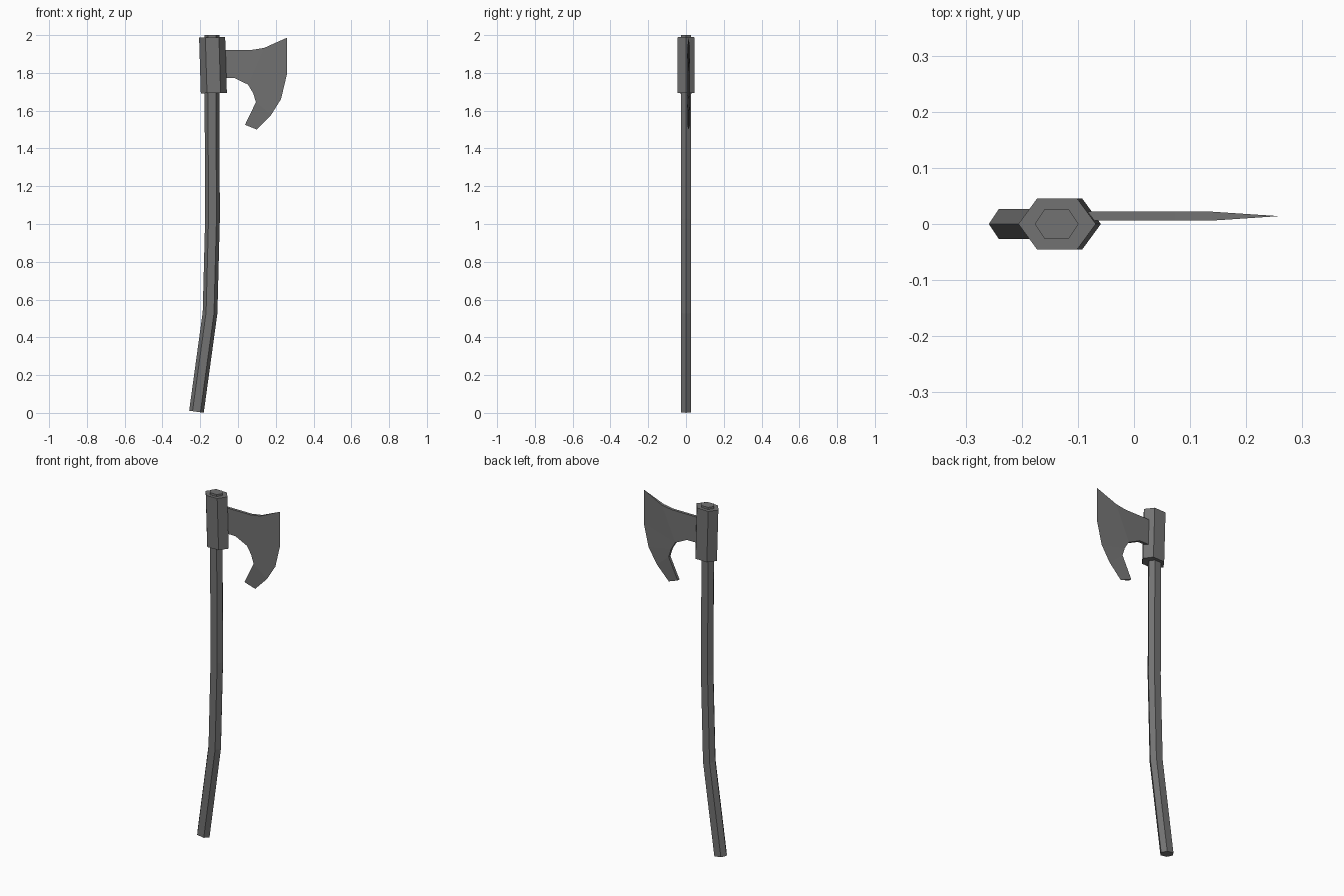
import bpy
import bmesh
from math import sin, cos, radians

if "Cube" in bpy.data.objects:
    bpy.data.objects.remove(bpy.data.objects["Cube"], do_unlink=True)

GREY = (0.17, 0.17, 0.17, 1)
grey = bpy.data.materials.new("dark_grey")
grey.use_nodes = True
grey.diffuse_color = GREY
grey.node_tree.nodes["Principled BSDF"].inputs["Base Color"].default_value = GREY


def finish(name, bm):
    bmesh.ops.recalc_face_normals(bm, faces=bm.faces)
    mesh = bpy.data.meshes.new(name)
    bm.to_mesh(mesh)
    bm.free()
    mesh.materials.append(grey)
    obj = bpy.data.objects.new(name, mesh)
    bpy.context.collection.objects.link(obj)
    return obj


def hex_loft(name, stations, half_width, flat, depth):
    """Loft a flattened hexagon through (x, z, tilt in degrees) stations."""
    section = [(-half_width, 0), (-flat, -depth), (flat, -depth),
               (half_width, 0), (flat, depth), (-flat, depth)]
    bm = bmesh.new()
    rings = []
    for x, z, tilt in stations:
        a = radians(tilt)
        rings.append([bm.verts.new((x + u * cos(a), v, z - u * sin(a)))
                      for u, v in section])
    for low, high in zip(rings, rings[1:]):
        for i in range(6):
            j = (i + 1) % 6
            bm.faces.new((low[i], low[j], high[j], high[i]))
    bm.faces.new(rings[0])
    bm.faces.new(rings[-1])
    return finish(name, bm)


# Bent hexagonal shaft
hex_loft("handle", [(-0.22, 0.006, 8), (-0.148, 0.53, 5), (-0.135, 1.03, 1),
                    (-0.138, 1.7, 0), (-0.138, 2.0, 0)], 0.039, 0.021, 0.027)

# Socket around the shaft, leaning slightly
hex_loft("head_socket", [(-0.128, 1.693, -1), (-0.137, 1.988, -1)],
         0.069, 0.036, 0.045)

# Bearded blade: thick body outline, tapering to a sharp cutting edge
top = [(-0.09, 1.922), (0.074, 1.922), (0.138, 1.932)]
under = [(-0.09, 1.774), (-0.021, 1.774), (0.053, 1.738),
         (0.08, 1.693), (0.095, 1.645), (0.037, 1.525)]
edge = [(0.259, 1.986), (0.259, 1.793), (0.228, 1.662),
        (0.175, 1.577), (0.1, 1.5)]
MID, HALF = 0.014, 0.008

bm = bmesh.new()
sharp = [bm.verts.new((x, MID, z)) for x, z in edge]
outlines = []
for y in (MID - HALF, MID + HALF):
    t = [bm.verts.new((x, y, z)) for x, z in top]
    u = [bm.verts.new((x, y, z)) for x, z in under]
    for i in range(2):
        bm.faces.new((t[i], t[i + 1], u[i + 1], u[i]))
    bevel_line = [t[2]] + u[2:]
    for i in range(4):
        bm.faces.new((bevel_line[i], sharp[i], sharp[i + 1], bevel_line[i + 1]))
    outlines.append(t + sharp + u[::-1])

# Rim closing the two sides of the blade
front, back = outlines
for i in range(len(front)):
    j = (i + 1) % len(front)
    corners = list(dict.fromkeys((front[i], front[j], back[j], back[i])))
    if len(corners) > 2:
        bm.faces.new(corners)
finish("axe_blade", bm)
